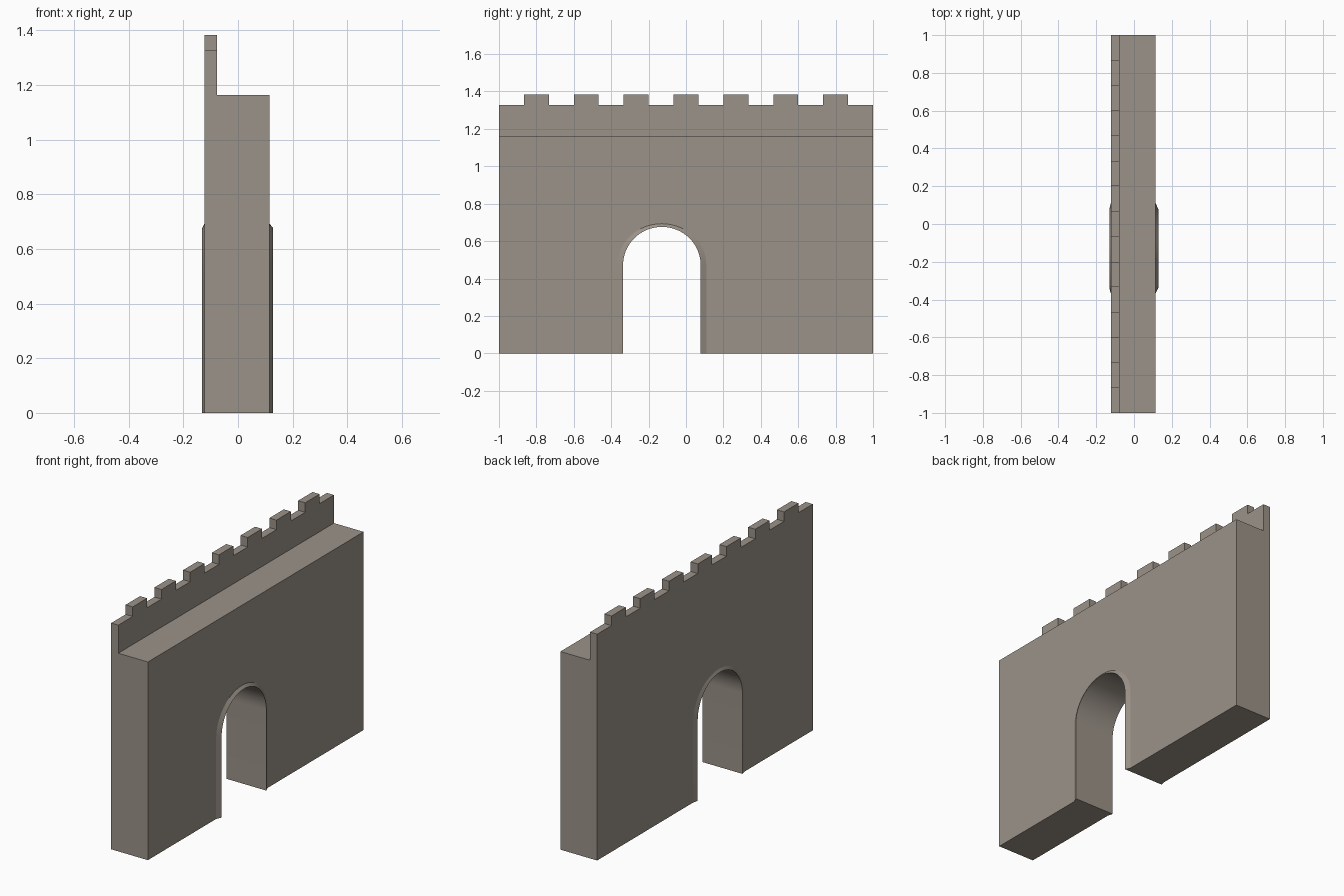
import bpy, bmesh, math

if "Cube" in bpy.data.objects:
    bpy.data.objects.remove(bpy.data.objects["Cube"])

# Key planes and heights
X_BACK, X_FRONT = -0.123, 0.115      # wall faces
X_PAR = -0.077                       # inner face of parapet
X_LIP_B, X_LIP_F = -0.131, 0.129     # raised lips of the archway
Z_WALK, Z_PAR, Z_MER = 1.163, 1.328, 1.384
ARCH_Y, SPRING = -0.129, 0.472
SEG = 32

stone = bpy.data.materials.new("warm grey stone")
stone.diffuse_color = (0.33, 0.29, 0.25, 1)
stone.use_nodes = True
stone.node_tree.nodes["Principled BSDF"].inputs["Base Color"].default_value = stone.diffuse_color

bm = bmesh.new()
cache = {}


def vert(x, y, z):
    """Shared vertex, so that neighbouring parts are welded."""
    key = (round(x, 5), round(y, 5), round(z, 5))
    if key not in cache:
        cache[key] = bm.verts.new(key)
    return cache[key]


def face(points, smooth=False):
    f = bm.faces.new([vert(*p) for p in points])
    f.smooth = smooth


def at(x, profile):
    return [(x, y, z) for y, z in profile]


def bridge(a, b, smooth=False):
    for i in range(len(a) - 1):
        face([a[i], a[i + 1], b[i + 1], b[i]], smooth)


def arch(rx, rz):
    """Door outline from the left foot over the top to the right foot."""
    pts = [(ARCH_Y - rx, 0)]
    for i in range(SEG + 1):
        a = math.pi * (1 - i / SEG)
        pts.append((ARCH_Y + rx * math.cos(a), SPRING + rz * math.sin(a)))
    return pts + [(ARCH_Y + rx, 0)]


# Crenellated top line: 15 equal steps, every second one a merlon
crenel = []
for i in range(15):
    z = Z_MER if i % 2 else Z_PAR
    crenel += [(-1 + 2 * i / 15, z), (-1 + 2 * (i + 1) / 15, z)]

outer, inner = arch(0.2375, 0.221), arch(0.2075, 0.204)

# Wall faces with the arch opening
face(at(X_BACK, [(-1, 0)] + outer + [(1, 0)] + crenel[::-1]))
face(at(X_FRONT, [(-1, 0)] + outer + [(1, 0), (1, Z_WALK), (-1, Z_WALK)]))

# Parapet with merlons, and the walkway behind it
face(at(X_PAR, [(-1, Z_WALK)] + crenel + [(1, Z_WALK)]))
bridge(at(X_BACK, crenel), at(X_PAR, crenel))
walk = [(-1, Z_WALK), (1, Z_WALK)]
bridge(at(X_PAR, walk), at(X_FRONT, walk))

# Wall ends
for y in (-1, 1):
    face([(X_BACK, y, 0), (X_FRONT, y, 0), (X_FRONT, y, Z_WALK),
          (X_PAR, y, Z_WALK), (X_PAR, y, Z_PAR), (X_BACK, y, Z_PAR)])

# Archway: bevelled lips on both sides and the passage between
bridge(at(X_BACK, outer), at(X_LIP_B, inner), True)
bridge(at(X_LIP_B, inner), at(X_LIP_F, inner), True)
bridge(at(X_LIP_F, inner), at(X_FRONT, outer), True)

# Undersides of the two piers
for end, k in ((-1, 0), (1, -1)):
    yo, yi = outer[k][0], inner[k][0]
    face([(X_BACK, end, 0), (X_BACK, yo, 0), (X_LIP_B, yi, 0),
          (X_LIP_F, yi, 0), (X_FRONT, yo, 0), (X_FRONT, end, 0)])

bmesh.ops.recalc_face_normals(bm, faces=bm.faces)
for e in bm.edges:
    e.smooth = e.calc_face_angle(math.pi) < math.radians(10)

mesh = bpy.data.meshes.new("crenellated_gate_wall")
bm.to_mesh(mesh)
bm.free()
mesh.materials.append(stone)
wall = bpy.data.objects.new("crenellated_gate_wall", mesh)
bpy.context.collection.objects.link(wall)
